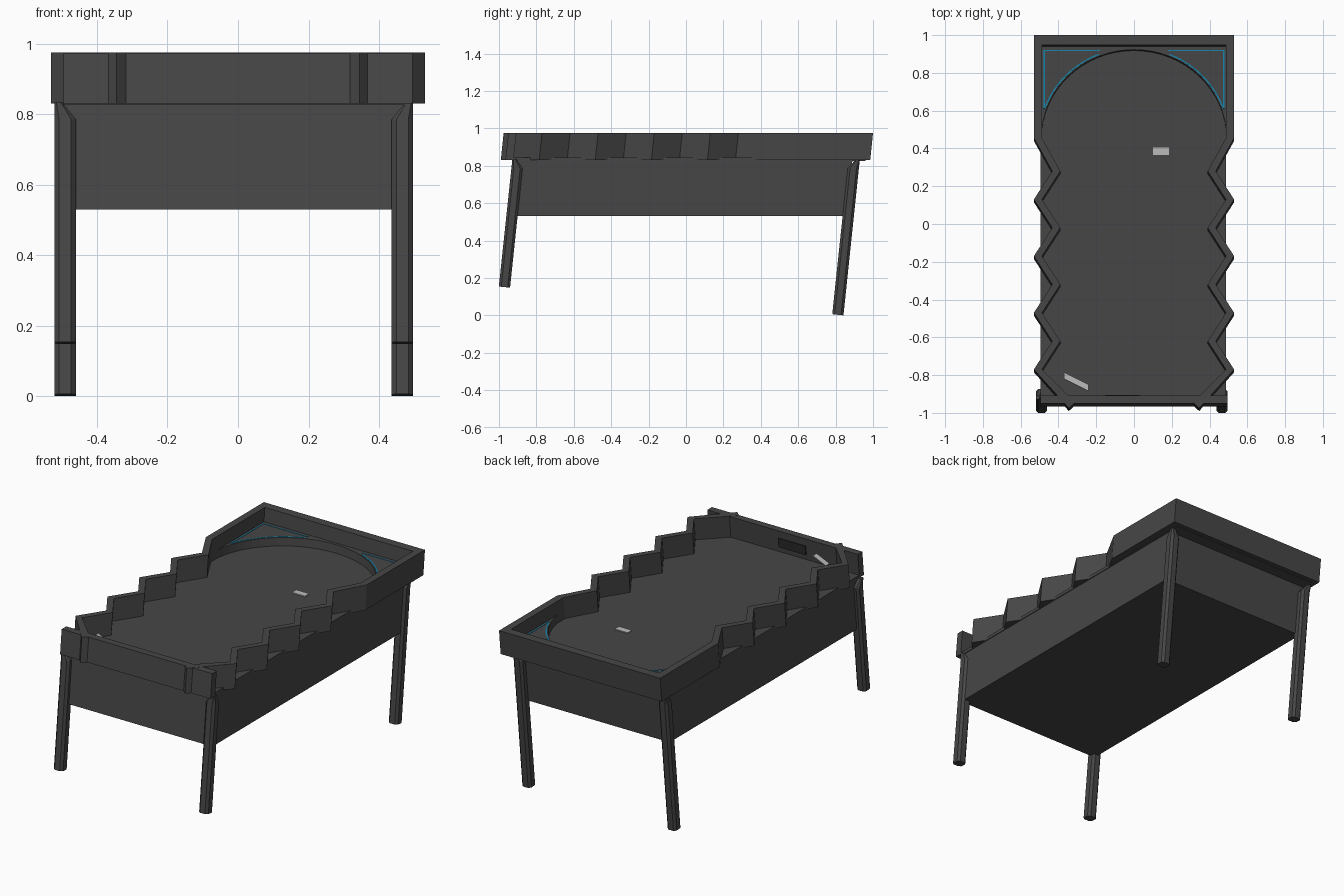
import bpy, bmesh, math

if "Cube" in bpy.data.objects:
    bpy.data.objects.remove(bpy.data.objects["Cube"])

K = 0.105  # the table leans: y shifts with height


def mat(name, c):
    m = bpy.data.materials.new(name)
    m.diffuse_color = (*c, 1)
    m.use_nodes = True
    m.node_tree.nodes["Principled BSDF"].inputs["Base Color"].default_value = m.diffuse_color
    return m


GREY = mat("charcoal grey", (0.062, 0.062, 0.062))
DARK = mat("dark grey", (0.025, 0.025, 0.025))
BLUE = mat("blue trim", (0.008, 0.24, 0.42))
PALE = mat("pale label", (0.5, 0.5, 0.5))


def loft(name, loops, m, zref=0.83):
    """Skin a stack of matching (points, z) outlines, leaning them about height zref."""
    bm = bmesh.new()
    rings = [[bm.verts.new((x, y + K * (z - zref), z)) for x, y in pts] for pts, z in loops]
    n = len(rings[0])
    for a, b in zip(rings, rings[1:]):
        for i in range(n):
            j = (i + 1) % n
            bm.faces.new((a[i], a[j], b[j], b[i]))
    bm.faces.new(rings[0][::-1])
    bm.faces.new(rings[-1])
    bmesh.ops.recalc_face_normals(bm, faces=bm.faces)
    me = bpy.data.meshes.new(name)
    bm.to_mesh(me)
    bm.free()
    me.materials.append(m)
    ob = bpy.data.objects.new(name, me)
    bpy.context.collection.objects.link(ob)
    return ob


def prism(name, pts, z0, z1, m, zref=0.83):
    return loft(name, [(pts, z0), (pts, z1)], m, zref)


def rect(x0, x1, y0, y1):
    return [(x0, y0), (x1, y0), (x1, y1), (x0, y1)]


# cabinet under the table and the play surface
prism("cabinet", rect(-0.493, 0.483, -0.9, 0.89), 0.53, 0.83, GREY)
prism("play_surface", rect(-0.495, 0.487, -0.93, 0.96), 0.826, 0.845, GREY)

# rim: back wall, straight sides and zigzag side walls ending in angled fins
side = [(0.53, 1.0), (0.53, 0.455)]
for i in range(4):
    y = 0.28 - 0.3 * i
    side += [(0.433, y), (0.53, y - 0.15)]
outer = side + [(0.345, -0.975)]
inner = [(x - 0.043, y) for x, y in side[1:]]
inner = [(0.487, 0.948)] + inner + [(0.312, -0.945)]
rim = (outer + inner[::-1] + [(-x, y) for x, y in inner]
       + [(-x, y) for x, y in outer[::-1]])
prism("zigzag_rim", rim, 0.83, 0.975, GREY, 0.975)
prism("front_wall", rect(-0.495, 0.495, -0.95, -0.907), 0.83, 0.974, GREY, 0.975)

# dark recess on the inside of the front wall
prism("front_slot", rect(-0.15, 0.03, -0.91, -0.901), 0.875, 0.93, DARK, 0.975)

# raised arch plate filling the back corners
arc = [(-0.49 * math.cos(math.pi * i / 32), 0.455 + 0.468 * math.sin(math.pi * i / 32))
       for i in range(33)]
prism("back_arch", arc + [(0.49, 0.96), (-0.49, 0.96)], 0.84, 0.893, GREY, 0.893)

# blue outlines on the two arch corners
for s, label in ((-1, "left"), (1, "right")):
    line = []
    for r in (0.0, 0.007):
        seg = []
        for i in range(13):
            a = math.radians(20 + 48 * i / 12)
            seg.append((s * (0.496 + r) * math.cos(a), 0.455 + (0.474 + r) * math.sin(a)))
        line += seg if r == 0 else seg[::-1]
    prism(label + "_blue_arc", line, 0.892, 0.895, BLUE, 0.893)
    xs = sorted((s * 0.472, s * 0.478))
    prism(label + "_blue_side", rect(*xs, 0.61, 0.92), 0.892, 0.895, BLUE, 0.893)
    xs = sorted((s * 0.18, s * 0.478))
    prism(label + "_blue_back", rect(*xs, 0.915, 0.92), 0.892, 0.895, BLUE, 0.893)

# small pale labels
prism("front_label", [(-0.37, -0.82), (-0.24, -0.885), (-0.24, -0.85), (-0.37, -0.785)],
      0.915, 0.92, PALE, 0.92)
prism("centre_label", rect(0.1, 0.185, 0.365, 0.405), 0.844, 0.85, PALE, 0.85)


# legs: chamfered posts, cut away on the inner side at the top
def octagon(x0, x1, y0, y1, c):
    return [(x0 + c, y0), (x1 - c, y0), (x1, y0 + c), (x1, y1 - c),
            (x1 - c, y1), (x0 + c, y1), (x0, y1 - c), (x0, y0 + c)]


for sx, xname in ((-1, "left"), (1, "right")):
    for sy, yname, foot in ((-1, "front", 0.148), (1, "back", 0.0)):
        cx, cy, h = sx * 0.478 - 0.012, sy * 0.899, 0.03
        full = octagon(cx - h, cx + h, cy - h, cy + h, 0.013)
        # squeeze the top outline toward the outer corner
        ox, oy = cx + sx * h, cy + sy * h
        top = [(ox + (x - ox) * 0.35, oy + (y - oy) * 0.35) for x, y in full]
        leg = loft(yname + "_" + xname + "_leg",
                   [(full, foot), (full, 0.785), (top, 0.835)], GREY)
        # the foot is cut square to the leaning post
        for v in leg.data.vertices[:8]:
            v.co.z += K * (cy + h + K * (foot - 0.83) - v.co.y)
